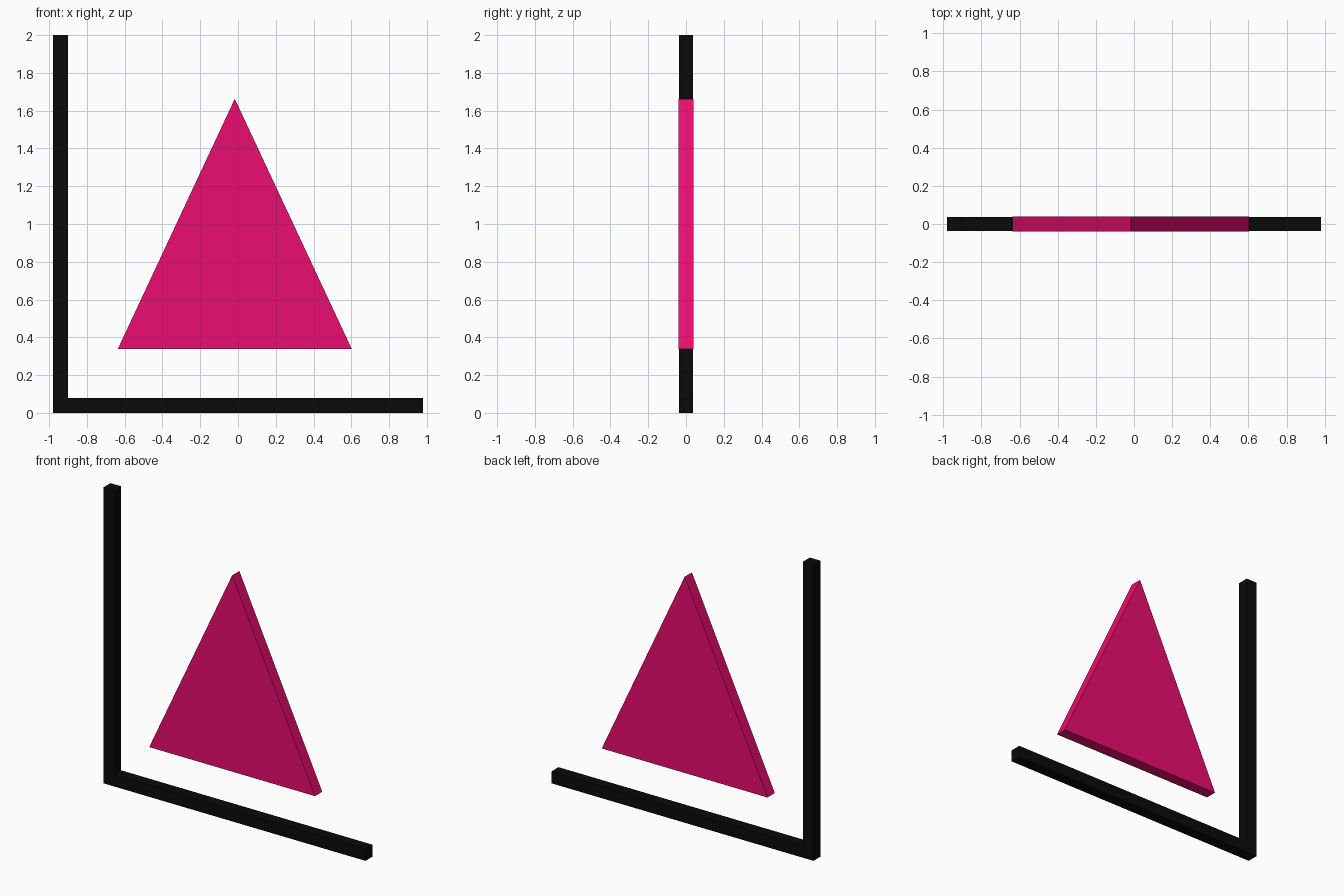
import bpy
import bmesh

if "Cube" in bpy.data.objects:
    bpy.data.objects.remove(bpy.data.objects["Cube"])


def make_material(name, rgb):
    mat = bpy.data.materials.new(name)
    mat.diffuse_color = (*rgb, 1.0)
    mat.use_nodes = True
    mat.node_tree.nodes["Principled BSDF"].inputs["Base Color"].default_value = mat.diffuse_color
    return mat


def make_plate(name, outline, half_depth, mat):
    """Extrude a front-view (x, z) outline symmetrically along y."""
    bm = bmesh.new()
    face = bm.faces.new([bm.verts.new((x, -half_depth, z)) for x, z in outline])
    extruded = bmesh.ops.extrude_face_region(bm, geom=[face], use_keep_orig=True)
    verts = [v for v in extruded["geom"] if isinstance(v, bmesh.types.BMVert)]
    bmesh.ops.translate(bm, verts=verts, vec=(0, 2 * half_depth, 0))
    bmesh.ops.recalc_face_normals(bm, faces=bm.faces)
    mesh = bpy.data.meshes.new(name)
    bm.to_mesh(mesh)
    bm.free()
    mesh.materials.append(mat)
    obj = bpy.data.objects.new(name, mesh)
    bpy.context.collection.objects.link(obj)
    return obj


black = make_material("black", (0.003, 0.003, 0.003))
pink = make_material("pink", (0.83, 0.004, 0.16))

# L-shaped frame: upright on the left, bar along the bottom
left, right, top, bar = -0.98, 0.98, 2.0, 0.08
make_plate("corner_frame",
           [(left, 0), (right, 0), (right, bar),
            (left + bar, bar), (left + bar, top), (left, top)],
           0.038, black)

# Floating triangular plate
make_plate("triangle_plate", [(-0.637, 0.337), (0.603, 0.337), (-0.017, 1.663)],
           0.039, pink)
